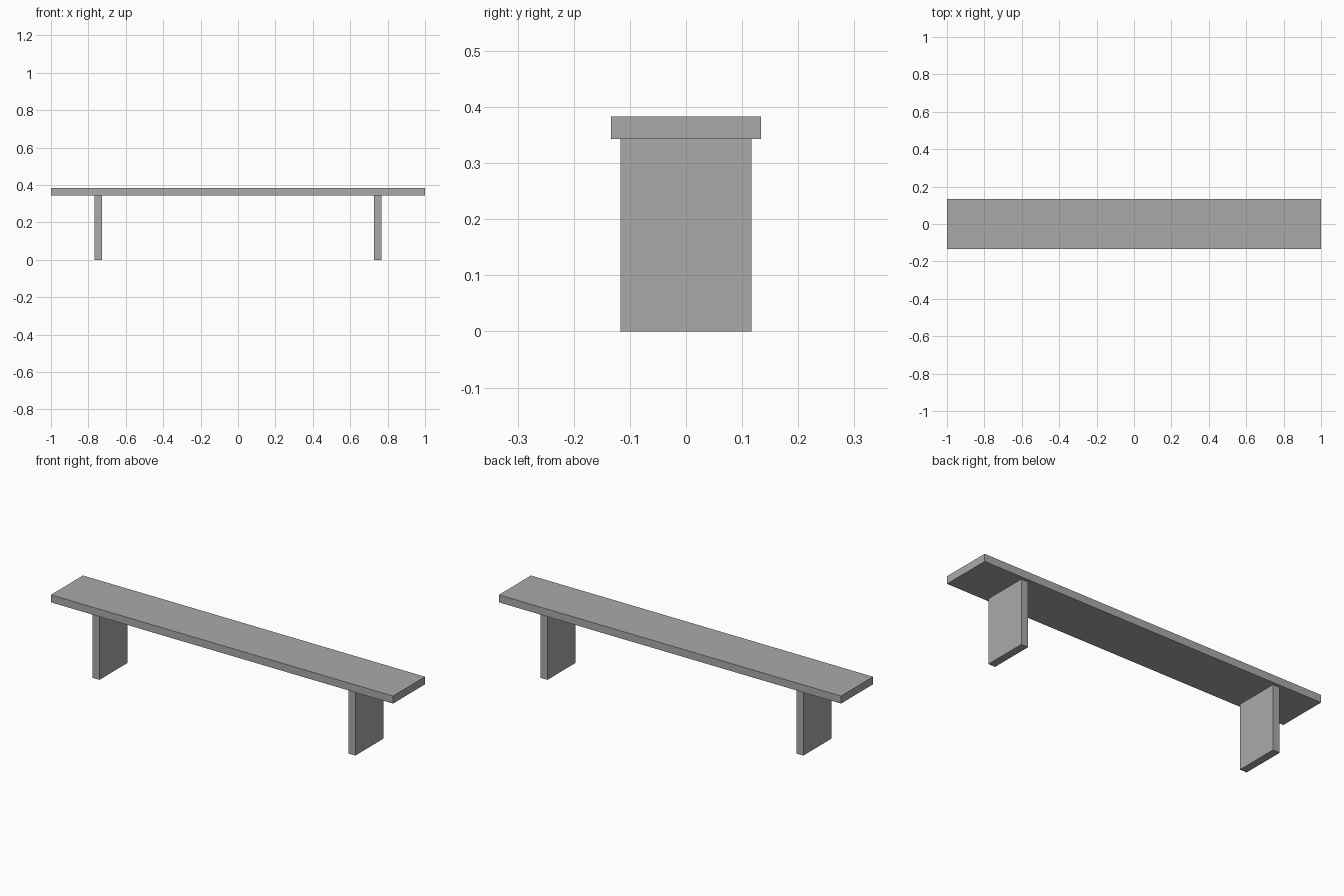
import bpy

# Remove the default cube
if "Cube" in bpy.data.objects:
    bpy.data.objects.remove(bpy.data.objects["Cube"], do_unlink=True)

# Plain grey material
GREY = (0.4, 0.4, 0.4, 1)
grey = bpy.data.materials.new("plain grey")
grey.use_nodes = True
grey.diffuse_color = GREY
grey.node_tree.nodes["Principled BSDF"].inputs["Base Color"].default_value = GREY


def board(name, size, centre):
    """Add a flat-faced rectangular board."""
    bpy.ops.mesh.primitive_cube_add(size=1, location=centre)
    obj = bpy.context.object
    obj.name = name
    obj.scale = size
    bpy.ops.object.transform_apply(location=False, rotation=False, scale=True)
    obj.data.materials.append(grey)
    return obj


thickness = 0.04
leg_height = 0.343

# Seat plank
board("seat", (2, 0.267, thickness), (0, 0, leg_height + thickness / 2))

# Slab legs, set in from both ends
for name, side in (("left_leg", 1), ("right_leg", -1)):
    board(name, (thickness, 0.234, leg_height), (side * 0.748, 0, leg_height / 2))
